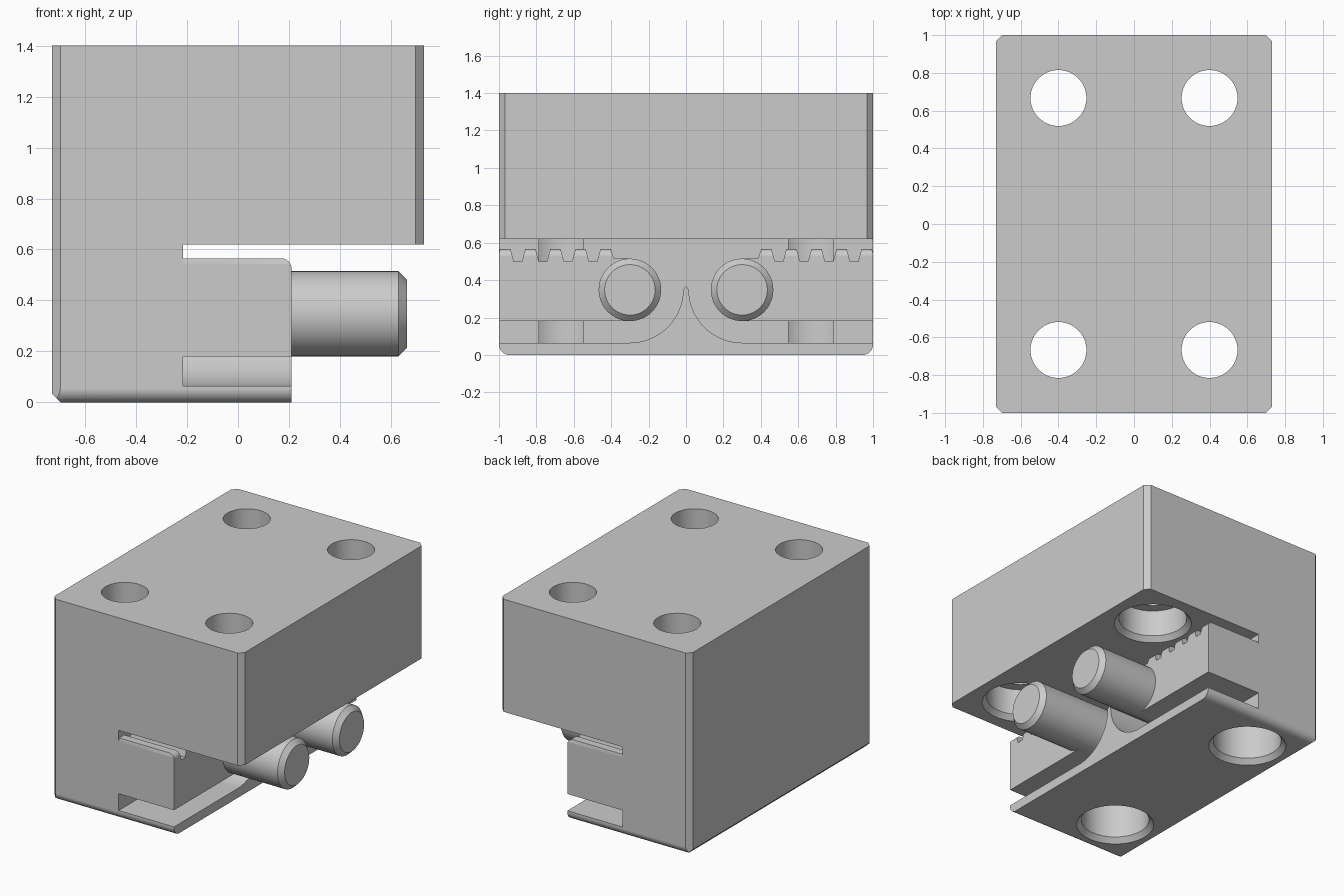
import bpy, bmesh, math

if "Cube" in bpy.data.objects:
    bpy.data.objects.remove(bpy.data.objects["Cube"])

steel = bpy.data.materials.new("plain grey")
steel.diffuse_color = (0.6, 0.6, 0.6, 1)
steel.use_nodes = True
steel.node_tree.nodes["Principled BSDF"].inputs["Base Color"].default_value = steel.diffuse_color


def finish(bm, name):
    bmesh.ops.recalc_face_normals(bm, faces=bm.faces)
    me = bpy.data.meshes.new(name)
    bm.to_mesh(me)
    bm.free()
    me.materials.append(steel)
    ob = bpy.data.objects.new(name, me)
    bpy.context.collection.objects.link(ob)
    return ob


def prism(name, pts, axis, a, b):
    """Extrude a 2D profile along an axis from a to b."""
    place = {'x': lambda p, t: (t, p[0], p[1]),
             'y': lambda p, t: (p[0], t, p[1]),
             'z': lambda p, t: (p[0], p[1], t)}[axis]
    bm = bmesh.new()
    lo = [bm.verts.new(place(p, a)) for p in pts]
    hi = [bm.verts.new(place(p, b)) for p in pts]
    bm.faces.new(lo)
    bm.faces.new(hi)
    n = len(pts)
    for i in range(n):
        j = (i + 1) % n
        bm.faces.new((lo[i], lo[j], hi[j], hi[i]))
    return finish(bm, name)


def turned(name, prof, place, cap_start=True, n=48):
    """Turn a (distance, radius) profile around an axis."""
    bm = bmesh.new()
    rings = [[bm.verts.new(place(r * math.cos(2 * math.pi * k / n),
                                 r * math.sin(2 * math.pi * k / n), d))
              for k in range(n)] for d, r in prof]
    for p, q in zip(rings, rings[1:]):
        for k in range(n):
            m = (k + 1) % n
            bm.faces.new((p[k], p[m], q[m], q[k]))
    if cap_start:
        bm.faces.new(rings[0])
    bm.faces.new(rings[-1])
    return finish(bm, name)


def arc(cx, cy, r, a0, a1, n):
    return [(cx + r * math.cos(math.radians(a0 + (a1 - a0) * i / n)),
             cy + r * math.sin(math.radians(a0 + (a1 - a0) * i / n)))
            for i in range(n + 1)]


def smooth(ob):
    bpy.ops.object.select_all(action='DESELECT')
    ob.select_set(True)
    bpy.context.view_layer.objects.active = ob
    bpy.ops.object.shade_smooth_by_angle(angle=math.radians(30))


def cut(body, tool):
    bpy.context.view_layer.objects.active = body
    mod = body.modifiers.new("cut", 'BOOLEAN')
    mod.operation = 'DIFFERENCE'
    mod.solver = 'EXACT'
    mod.object = tool
    bpy.ops.object.modifier_apply(modifier=mod.name)
    bpy.data.objects.remove(tool)


# Block with chamfered upright corners
X, Y, C = 0.73, 1.0, 0.033
plan = [(X, Y - C), (X - C, Y), (C - X, Y), (-X, Y - C),
        (-X, C - Y), (C - X, -Y), (X - C, -Y), (X, C - Y)]
body = prism("body", plan, 'z', 0, 1.4)

# Lower front clearance
cut(body, prism("front_cutter", [(0.21, -0.1), (0.9, -0.1), (0.9, 0.62), (0.21, 0.62)], 'y', -1.2, 1.2))

# Gap that leaves the two toothed arms, the base plate and the centre cusp
PY, PZ, PR = 0.3, 0.348, 0.167
half = arc(PY, 0.35, 0.285, 180, 270, 20) + [(1.1, 0.065), (1.1, PZ - PR)]
half += arc(PY, PZ, PR, 270, 90, 24)
for i in range(5):
    c = 0.43 + 0.134 * i
    half += [(c - 0.045, 0.5 if i else PZ + PR), (c - 0.028, 0.565),
             (c + 0.028, 0.565), (c + 0.045, 0.5)]
half += [(1.1, 0.5), (1.1, 0.62)]
gap = [(0, 0.367)] + half + [(-y, z) for y, z in reversed(half)]
cut(body, prism("gap_cutter", gap, 'x', -0.215, 0.3))

# Rounded front edge of the teeth
edge = [(0.25, 0.525)] + arc(0.17, 0.525, 0.04, 0, 90, 6) + [(0.17, 0.58), (0.25, 0.58)]
cut(body, prism("tooth_edge_cutter", edge, 'y', -1.2, 1.2))

# Chamfered rear and rounded side edges of the underside
cut(body, prism("rear_edge_cutter", [(-0.8, -0.1), (-0.595, -0.1), (-0.695, 0), (-0.73, 0.035), (-0.8, 0.105)],
                'y', -1.2, 1.2))
for s in (-1, 1):
    r = 0.055
    corner = [(s * y, z) for y, z in arc(1 - r, r, r, 270, 360, 8)]
    corner += [(s * 1.1, r), (s * 1.1, -0.1), (s * (1 - r), -0.1)]
    cut(body, prism("side_edge_cutter", corner, 'x', -1, 1))

# Counterbored bolt holes with a chamfered mouth
rear = [(-0.05, 0.25), (0, 0.25), (0.035, 0.22), (0.84, 0.22), (0.84, 0.148), (1.5, 0.148)]
front = [(0.6, 0.25), (0.62, 0.25), (0.655, 0.22), (0.84, 0.22), (0.84, 0.148), (1.5, 0.148)]
for hx, prof in ((-0.4, rear), (0.4, front)):
    for hy in (-0.667, 0.667):
        cut(body, turned("hole_cutter", prof, lambda u, v, d: (hx + u, hy + v, d)))

smooth(body)
wn = body.modifiers.new("even_shading", 'WEIGHTED_NORMAL')
wn.keep_sharp = True

# Two round pins with chamfered ends
for s, side in ((-1, "left"), (1, "right")):
    pin = turned(side + "_pin", [(0.21, PR), (0.63, PR), (0.662, 0.135)],
                 lambda u, v, d: (d, s * PY + u, PZ + v), cap_start=False)
    smooth(pin)
